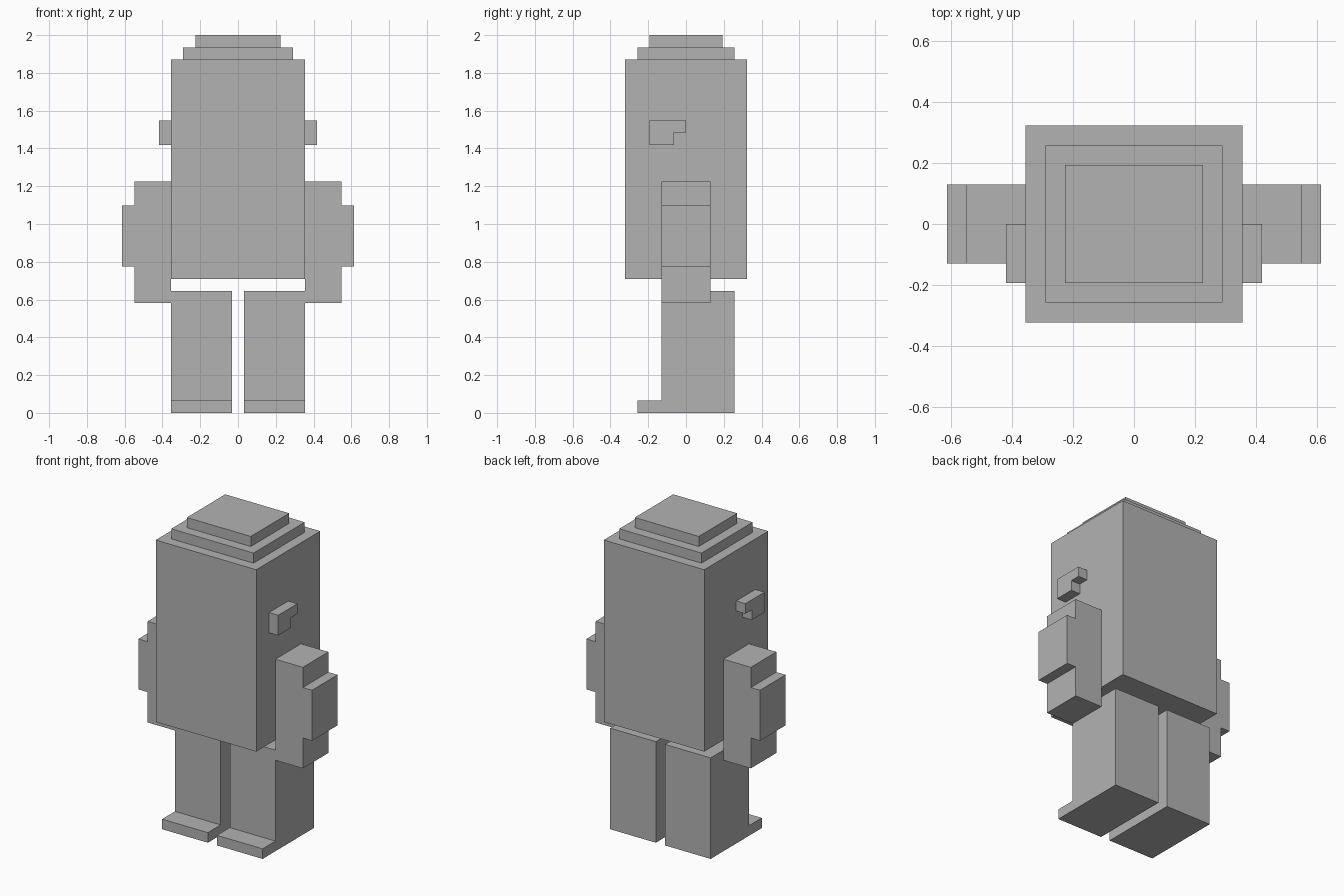
import bpy
import bmesh
from mathutils import Vector

U = 2 / 31  # one block

cube = bpy.data.objects.get("Cube")
if cube:
    bpy.data.objects.remove(cube, do_unlink=True)

grey = bpy.data.materials.new("plain_grey")
grey.use_nodes = True
colour = (0.45, 0.45, 0.45, 1)
grey.diffuse_color = colour
grey.node_tree.nodes["Principled BSDF"].inputs["Base Color"].default_value = colour


def finish(name, bm):
    """Scale blocks to units and link the object."""
    bmesh.ops.recalc_face_normals(bm, faces=bm.faces[:])
    bmesh.ops.scale(bm, vec=(U, U, U), verts=bm.verts[:])
    mesh = bpy.data.meshes.new(name)
    bm.to_mesh(mesh)
    bm.free()
    mesh.materials.append(grey)
    bpy.context.collection.objects.link(bpy.data.objects.new(name, mesh))


def prism(name, points, direction):
    """Extrude a closed outline along a direction."""
    bm = bmesh.new()
    base = bm.faces.new([bm.verts.new(p) for p in points])
    new = bmesh.ops.extrude_face_region(bm, geom=[base], use_keep_orig=True)["geom"]
    moved = [g for g in new if isinstance(g, bmesh.types.BMVert)]
    bmesh.ops.translate(bm, vec=Vector(direction), verts=moved)
    finish(name, bm)


# Head and torso block, with two stepped tiers on top
bm = bmesh.new()
bmesh.ops.create_cube(bm, size=1)
bmesh.ops.scale(bm, vec=(11, 10, 18), verts=bm.verts[:])
bmesh.ops.translate(bm, vec=(0, 0, 20), verts=bm.verts[:])
top = max(bm.faces, key=lambda f: f.calc_center_median().z)
for tier in range(2):
    bmesh.ops.inset_region(bm, faces=[top], thickness=1, use_even_offset=True)
    top = bmesh.ops.extrude_discrete_faces(bm, faces=[top])["faces"][0]
    bmesh.ops.translate(bm, vec=(0, 0, 1), verts=top.verts[:])
finish("body", bm)

# Side outlines as (y, z), arm outline as (x, z)
LEG = [(-4, 0), (4, 0), (4, 10), (-2, 10), (-2, 1), (-4, 1)]
EAR = [(-3, 22), (-1, 22), (-1, 23), (0, 23), (0, 24), (-3, 24)]
ARM = [(5.5, 9), (8.5, 9), (8.5, 12), (9.5, 12),
       (9.5, 17), (8.5, 17), (8.5, 19), (5.5, 19)]

for side, s in (("left", 1), ("right", -1)):
    prism(side + "_leg", [(s * 0.5, y, z) for y, z in LEG], (s * 5, 0, 0))
    prism(side + "_ear", [(s * 5.5, y, z) for y, z in EAR], (s, 0, 0))
    prism(side + "_arm", [(s * x, -2, z) for x, z in ARM], (0, 4, 0))
